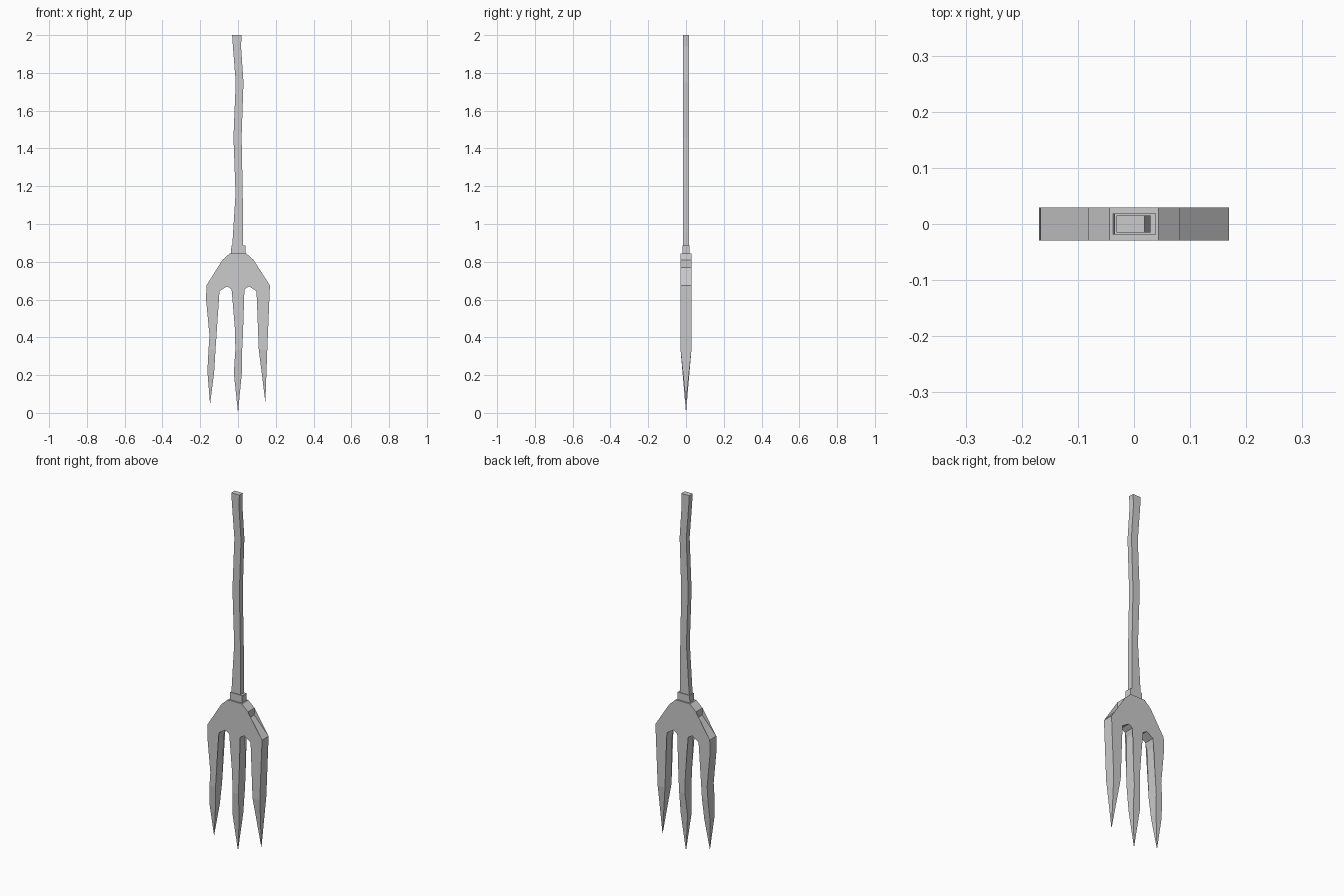
import bpy, bmesh

if "Cube" in bpy.data.objects:
    bpy.data.objects.remove(bpy.data.objects["Cube"])


def new_object(name, bm):
    bmesh.ops.recalc_face_normals(bm, faces=bm.faces[:])
    mesh = bpy.data.meshes.new(name)
    bm.to_mesh(mesh)
    bm.free()
    obj = bpy.data.objects.new(name, mesh)
    bpy.context.collection.objects.link(obj)
    return obj


def ring(bm, z, x0, x1, d):
    return [bm.verts.new(p) for p in ((x0, -d, z), (x1, -d, z), (x1, d, z), (x0, d, z))]


def bridge(bm, a, b):
    for i in range(4):
        j = (i + 1) % 4
        bm.faces.new((a[i], a[j], b[j], b[i]))


def bar(name, rows):
    # Rectangular sections (z, left, right, half depth), bottom to top
    bm = bmesh.new()
    rings = [ring(bm, *r) for r in rows]
    for a, b in zip(rings, rings[1:]):
        bridge(bm, a, b)
    bm.faces.new(rings[0])
    bm.faces.new(rings[-1])
    return new_object(name, bm)


# Wobbly wooden handle
bar("handle", [(0.86, -0.032, 0.027, 0.015), (1.16, -0.013, 0.025, 0.015),
               (1.46, -0.024, 0.019, 0.015), (1.75, -0.012, 0.029, 0.015),
               (1.94, -0.027, 0.016, 0.015), (2.0, -0.031, 0.019, 0.015)])

# Collar joining handle and head
bar("collar", [(0.835, -0.038, 0.039, 0.019), (0.885, -0.035, 0.039, 0.019)])

# Fork head: outline down to where the tines start to thin
DEPTH = 0.029
shoulders = [(0.169, 0.675), (0.08, 0.77), (0.082, 0.81), (0.044, 0.844),
             (-0.044, 0.844), (-0.082, 0.81), (-0.08, 0.77), (-0.167, 0.675)]
left_tine = [(-0.169, 0.60), (-0.151, 0.41), (-0.156, 0.335), (-0.119, 0.335), (-0.109, 0.60)]
left_gap = [(-0.098, 0.645), (-0.058, 0.67), (-0.034, 0.655)]
middle_tine = [(-0.024, 0.63), (-0.016, 0.44), (-0.014, 0.335), (0.022, 0.335), (0.026, 0.41), (0.024, 0.63)]
right_gap = [(0.034, 0.655), (0.058, 0.67), (0.098, 0.645)]
right_tine = [(0.109, 0.58), (0.110, 0.335), (0.155, 0.335)]
outline = shoulders + left_tine + left_gap + middle_tine + right_gap + right_tine

bm = bmesh.new()
front = [bm.verts.new((x, -DEPTH, z)) for x, z in outline]
back = [bm.verts.new((x, DEPTH, z)) for x, z in outline]
bm.faces.new(front)
bm.faces.new(back[::-1])

# Tine points: (first-corner outline point, lower section, tip)
points = {(-0.156, 0.335): ((0.22, -0.162, -0.126, 0.019), (-0.148, 0, 0.045)),
          (-0.014, 0.335): ((0.21, -0.022, 0.020, 0.018), (0.0, 0, 0.0)),
          (0.110, 0.335): ((0.20, 0.127, 0.150, 0.015), (0.145, 0, 0.055))}
for i, p in enumerate(outline):
    j = (i + 1) % len(outline)
    if p in points:
        section, tip = points[p]
        lower = ring(bm, *section)
        bridge(bm, [front[i], front[j], back[j], back[i]], lower)
        apex = bm.verts.new(tip)
        for k in range(4):
            bm.faces.new((lower[k], lower[(k + 1) % 4], apex))
    else:
        bm.faces.new((front[i], front[j], back[j], back[i]))
bmesh.ops.triangulate(bm, faces=[f for f in bm.faces if len(f.verts) > 4])
new_object("fork_head", bm)
